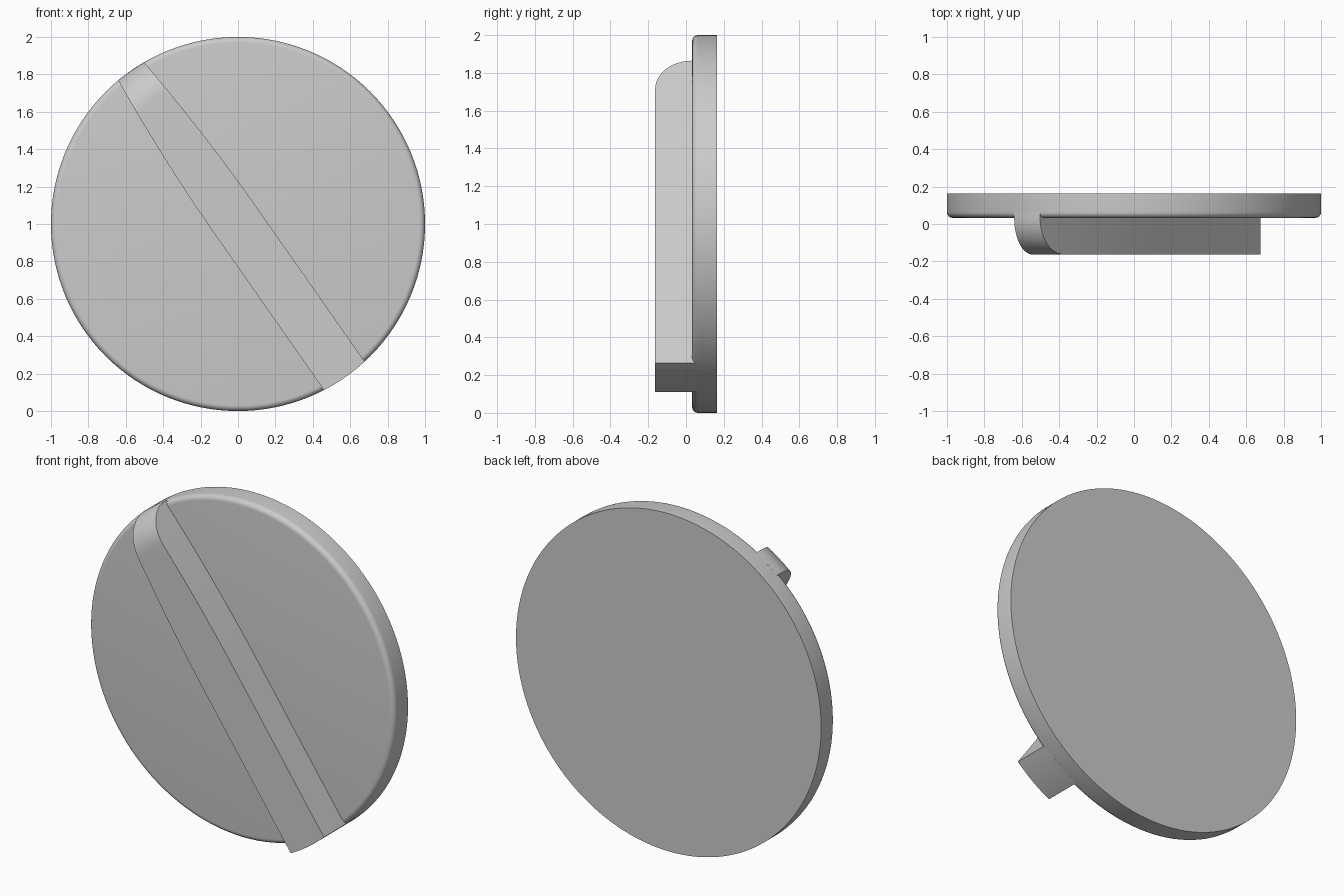
import bpy, bmesh
from math import sin, cos, pi, sqrt, radians

if "Cube" in bpy.data.objects:
    bpy.data.objects.remove(bpy.data.objects["Cube"])

BACK, FACE, FRONT = 0.163, 0.033, -0.163   # depth levels along y
FILLET = 0.03
AXIS = radians(125)                        # direction of the grip's rounded end


def finish(name, bm):
    bmesh.ops.remove_doubles(bm, verts=bm.verts, dist=1e-5)
    bmesh.ops.recalc_face_normals(bm, faces=bm.faces)
    me = bpy.data.meshes.new(name)
    bm.to_mesh(me)
    bm.free()
    ob = bpy.data.objects.new(name, me)
    bpy.context.collection.objects.link(ob)
    bpy.context.view_layer.objects.active = ob
    ob.select_set(True)
    bpy.ops.object.shade_smooth_by_angle(angle=radians(30))
    ob.select_set(False)


# Dial disc: lathe with a rounded front rim
bm = bmesh.new()
SIDES = 128
profile = [(1, BACK)] + [(1 - FILLET + FILLET * cos(a), FACE + FILLET - FILLET * sin(a))
                         for a in (i * pi / 12 for i in range(7))]
rings = [[bm.verts.new((r * cos(2 * pi * k / SIDES), y, 1 + r * sin(2 * pi * k / SIDES)))
          for k in range(SIDES)] for r, y in profile]
for a, b in zip(rings, rings[1:]):
    for k in range(SIDES):
        n = (k + 1) % SIDES
        bm.faces.new((a[k], a[n], b[n], b[k]))
bm.faces.new(rings[0])
bm.faces.new(rings[-1])
finish("dial_disc", bm)


# Grip bar: parallel below the centre, narrowing toward the rounded top end
def half_width(s):
    return 0.133 - 0.049 * max(s, 0) ** 2


def place(s, off, y):
    return (s * cos(AXIS) + off * sin(AXIS), y, 1 + s * sin(AXIS) - off * cos(AXIS))


bm = bmesh.new()
ROUND, COLS, ROWS, ARC = FACE - FRONT, 10, 24, 12
root = FACE + FILLET
fronts, backs = [], []
for i in range(COLS + 1):
    t = 2 * i / COLS - 1
    low = -sqrt(1 - (t * half_width(-1)) ** 2)
    top = sqrt(1 - (t * half_width(1)) ** 2)
    path = [(low + (top - ROUND - low) * j / ROWS, FRONT) for j in range(ROWS)]
    path += [(top - ROUND + ROUND * sin(a), FACE - ROUND * cos(a))
             for a in (j * pi / 2 / ARC for j in range(ARC + 1))]
    fronts.append([bm.verts.new(place(s, t * half_width(s), y)) for s, y in path])
    backs.append([bm.verts.new(place(s, t * half_width(s), root)) for s, y in path])

last = len(fronts[0]) - 1
for i in range(COLS):
    for grid in (fronts, backs):
        for j in range(last):
            bm.faces.new((grid[i][j], grid[i + 1][j], grid[i + 1][j + 1], grid[i][j + 1]))
    for j in (0, last):
        bm.faces.new((fronts[i][j], fronts[i + 1][j], backs[i + 1][j], backs[i][j]))
for i in (0, COLS):
    for j in range(last):
        bm.faces.new((fronts[i][j], fronts[i][j + 1], backs[i][j + 1], backs[i][j]))
finish("grip_bar", bm)
